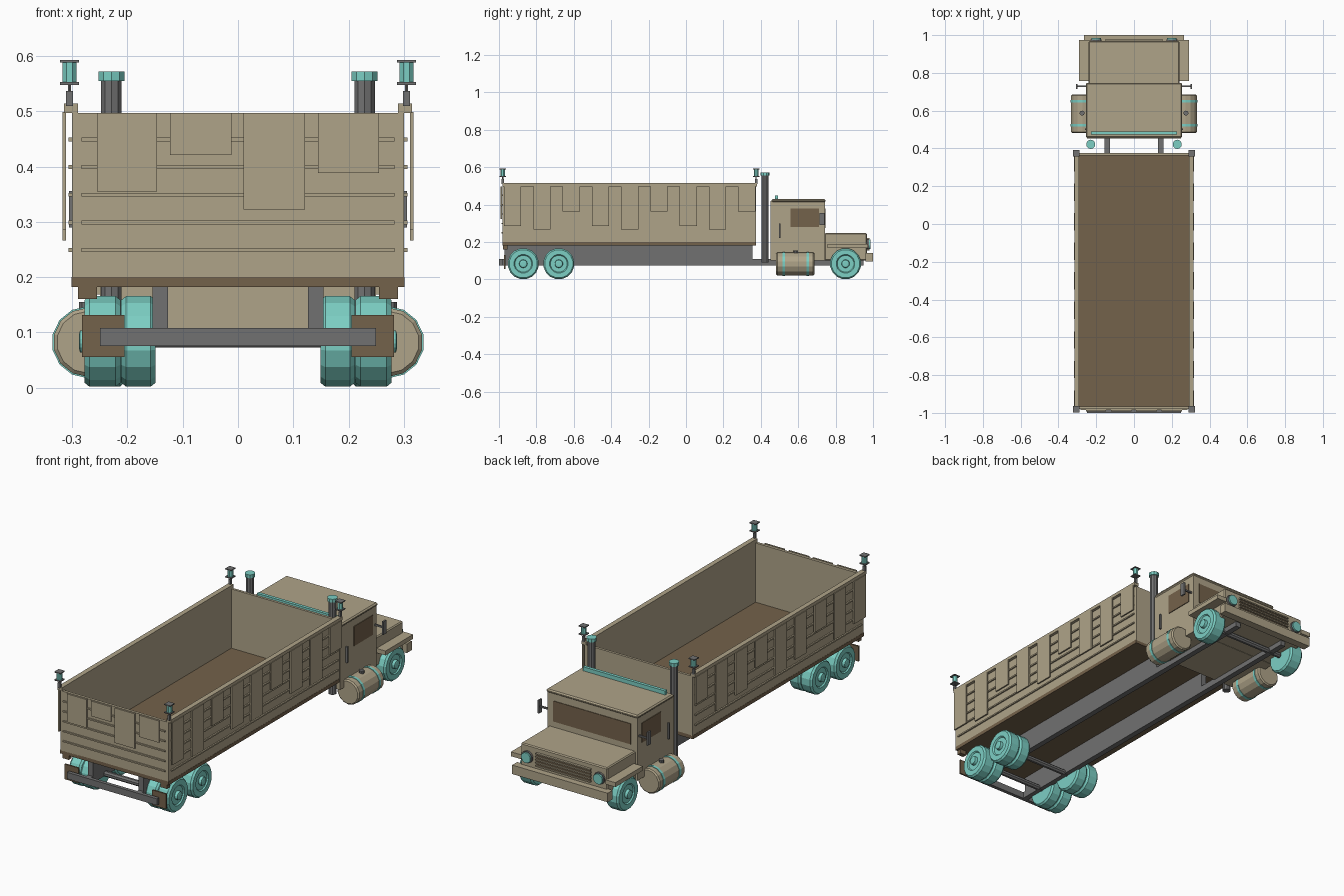
import bpy, bmesh, math
from mathutils import Matrix, Vector

if "Cube" in bpy.data.objects:
    bpy.data.objects.remove(bpy.data.objects["Cube"])


def material(name, rgb):
    m = bpy.data.materials.new(name)
    m.diffuse_color = (*rgb, 1)
    m.use_nodes = True
    m.node_tree.nodes["Principled BSDF"].inputs["Base Color"].default_value = m.diffuse_color
    return m


TAN = material("tan paint", (0.43, 0.37, 0.25))
BROWN = material("brown", (0.175, 0.122, 0.07))
TEAL = material("teal", (0.20, 0.62, 0.55))
GRAY = material("dark gray", (0.165, 0.165, 0.165))


def finish(bm, name, mat):
    bmesh.ops.recalc_face_normals(bm, faces=bm.faces)
    me = bpy.data.meshes.new(name)
    bm.to_mesh(me)
    bm.free()
    me.materials.append(mat)
    ob = bpy.data.objects.new(name, me)
    bpy.context.collection.objects.link(ob)
    return ob


def box(name, x, y, z, mat, bevel=0):
    """Box from (min, max) ranges."""
    bm = bmesh.new()
    size = [b - a for a, b in (x, y, z)]
    mid = Vector([(a + b) / 2 for a, b in (x, y, z)])
    bmesh.ops.create_cube(bm, size=1, matrix=Matrix.Translation(mid) @ Matrix.Diagonal((*size, 1)))
    if bevel:
        bmesh.ops.bevel(bm, geom=bm.edges[:], offset=bevel, segments=1, affect='EDGES')
    return finish(bm, name, mat)


def pair(name, x, y, z, mat, bevel=0):
    """The same box on both sides of the truck."""
    for side, s in (("right", 1), ("left", -1)):
        box(f"{side}_{name}", sorted((s * x[0], s * x[1])), y, z, mat, bevel)


def lathe(name, profile, center, axis, n, mat):
    """Turned solid: profile of (radius, offset along axis), capped at both ends."""
    bm = bmesh.new()
    rings = []
    for r, h in profile:
        ring = []
        for i in range(n):
            a = 2 * math.pi * (i + 0.5) / n
            u, v = r * math.cos(a), r * math.sin(a)
            p = {'x': (h, u, v), 'y': (u, h, v), 'z': (u, v, h)}[axis]
            ring.append(bm.verts.new(Vector(center) + Vector(p)))
        rings.append(ring)
    for a, b in zip(rings, rings[1:]):
        for i in range(n):
            j = (i + 1) % n
            bm.faces.new((a[i], a[j], b[j], b[i]))
    bm.faces.new(rings[0])
    bm.faces.new(rings[-1])
    return finish(bm, name, mat)


def rod(name, r, h0, h1, center, axis, n, mat):
    return lathe(name, [(r, h0), (r, h1)], center, axis, n, mat)


# Chassis
pair("chassis_rail", (0.127, 0.155), (-0.985, 0.95), (0.075, 0.108), GRAY)
pair("bed_subframe", (0.127, 0.155), (-0.97, 0.355), (0.108, 0.183), GRAY)
box("rear_bumper", (-0.25, 0.25), (-1.0, -0.982), (0.075, 0.108), GRAY)
for y in (-0.87, -0.68, 0.853):
    rod("axle", 0.014, -0.2, 0.2, (0, y, 0.085), 'x', 8, GRAY)
pair("mud_flap", (0.205, 0.282), (-0.974, -0.966), (0.055, 0.131), BROWN)
pair("tail_block", (0.255, 0.29), (-0.978, -0.955), (0.16, 0.183), BROWN)

# Cargo bed
box("bed_floor", (-0.301, 0.301), (-0.98, 0.375), (0.182, 0.2), BROWN)
pair("bed_side_wall", (0.29, 0.30), (-0.978, 0.375), (0.197, 0.5), TAN)
pair("bed_top_rail", (0.29, 0.315), (-0.98, 0.38), (0.497, 0.514), TAN)
box("bed_front_wall", (-0.30, 0.30), (0.362, 0.375), (0.197, 0.497), TAN)
box("tailgate", (-0.30, 0.30), (-0.98, -0.966), (0.197, 0.497), TAN)

# Horizontal ribs and hanging plates
for i in range(5):
    z = 0.249 + 0.05 * i
    zr = (z - 0.0035, z + 0.0035)
    box("tailgate_rib", (-0.283, 0.283), (-0.986, -0.978), zr, TAN)
    pair("side_rib", (0.298, 0.307), (-0.96, 0.36), zr, TAN)
for x0, x1, z0 in ((-0.255, -0.147, 0.355), (-0.123, -0.012, 0.421),
                   (0.01, 0.121, 0.322), (0.145, 0.255, 0.388)):
    box("tailgate_plate", (x0, x1), (-0.992, -0.985), (z0, 0.497), TAN)
for i in range(9):
    y = -0.927 + 0.1565 * i
    pair("side_plate", (0.311, 0.318), (y - 0.046, y + 0.046),
         ((0.285, 0.266, 0.362)[i % 3], 0.4985), TAN)

# Corner lanterns
for x in (-0.305, 0.305):
    for y in (-0.98, 0.375):
        box("lantern_post", (x - 0.006, x + 0.006), (y - 0.006, y + 0.006), (0.51, 0.537), GRAY)
        rod("lantern_stem", 0.003, 0.53, 0.55, (x, y, 0), 'z', 6, GRAY)
        for z in (0.548, 0.588):
            box("lantern_plate", (x - 0.017, x + 0.017), (y - 0.017, y + 0.017), (z, z + 0.005), GRAY)
        rod("lantern_body", 0.0135, 0.553, 0.588, (x, y, 0), 'z', 8, TEAL)

# Cab
box("cab", (-0.25, 0.25), (0.452, 0.743), (0.1, 0.418), TAN)
box("cab_roof", (-0.255, 0.255), (0.458, 0.747), (0.412, 0.429), TAN, 0.006)
box("windshield", (-0.215, 0.215), (0.74, 0.746), (0.275, 0.378), BROWN)
pair("side_window", (0.245, 0.2535), (0.56, 0.71), (0.28, 0.378), BROWN)
pair("grab_handle", (0.25, 0.26), (0.497, 0.505), (0.22, 0.30), GRAY)
box("roof_light_bar", (-0.228, 0.228), (0.475, 0.491), (0.427, 0.449), TEAL)
pair("mirror_arm", (0.245, 0.302), (0.725, 0.733), (0.318, 0.326), GRAY)
pair("mirror", (0.298, 0.306), (0.715, 0.74), (0.29, 0.356), GRAY)

# Hood, fenders and front end
box("hood", (-0.24, 0.24), (0.74, 0.968), (0.1, 0.247), TAN, 0.005)
pair("fender", (0.235, 0.29), (0.756, 0.974), (0.168, 0.19), TAN)
box("front_bumper", (-0.265, 0.265), (0.96, 1.0), (0.095, 0.14), TAN)
box("grille", (-0.15, 0.15), (0.965, 0.973), (0.155, 0.222), BROWN)
for i in range(5):
    z = 0.158 + 0.0153 * i
    box("grille_bar", (-0.152, 0.152), (0.966, 0.98), (z - 0.003, z + 0.003), TAN)

for s in (-1, 1):
    rod("headlight_rim", 0.03, 0.96, 0.978, (s * 0.2, 0, 0.188), 'y', 12, GRAY)
    rod("headlight", 0.026, 0.965, 0.986, (s * 0.2, 0, 0.188), 'y', 12, TEAL)

    # Exhaust stacks
    rod("exhaust_stack", 0.0195, 0.09, 0.557, (s * 0.229, 0.422, 0), 'z', 10, GRAY)
    rod("exhaust_cap", 0.0245, 0.555, 0.572, (s * 0.229, 0.422, 0), 'z', 10, TEAL)

    # Fuel tanks with straps and filler cap
    c = (s * 0.272, 0, 0.082)
    lathe("fuel_tank", [(0.056, 0.482), (0.0625, 0.488), (0.0625, 0.68), (0.056, 0.686)], c, 'y', 14, TAN)
    for y in (0.523, 0.65):
        rod("tank_strap", 0.065, y - 0.007, y + 0.007, c, 'y', 14, TEAL)
    rod("tank_filler_cap", 0.013, 0.14, 0.155, (s * 0.275, 0.587, 0), 'z', 10, GRAY)

    # Wheels: profile runs from inner face to rim, dish and hub
    def wheel(name, x0, x1, y):
        prof = [(0.05, x0), (0.076, x0), (0.0835, x0 + 0.009), (0.0835, x1 - 0.009), (0.076, x1),
                (0.05, x1), (0.045, x1 - 0.006), (0.022, x1 - 0.006), (0.02, x1 + 0.008), (0.012, x1 + 0.01)]
        lathe(name, [(r, s * h) for r, h in prof], (0, y, 0.0835), 'x', 16, TEAL)

    wheel("front_wheel", 0.205, 0.278, 0.853)
    for y in (-0.87, -0.68):
        wheel("rear_inner_wheel", 0.149, 0.2115, y)
        wheel("rear_outer_wheel", 0.2125, 0.278, y)
